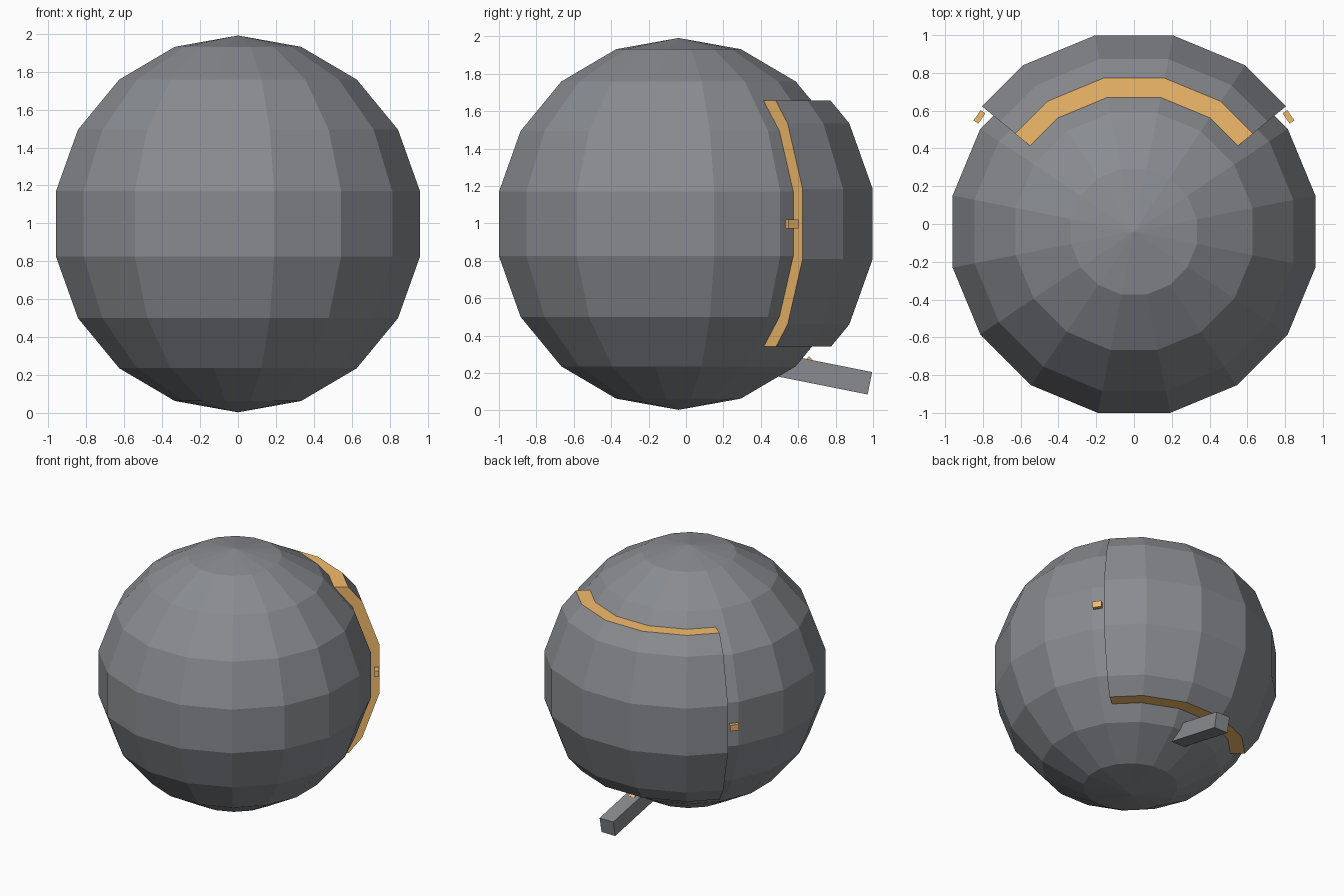
import bpy, bmesh, math
from mathutils import Matrix, Vector

if "Cube" in bpy.data.objects:
    bpy.data.objects.remove(bpy.data.objects["Cube"])

C = Vector((0, -0.04, 0.997))      # ball centre
HATCH_ANGLE = math.radians(50.5)   # half width of the rear hatch

orange = bpy.data.materials.new("orange")
orange.diffuse_color = (0.9, 0.5, 0.15, 1)
orange.use_nodes = True
orange.node_tree.nodes["Principled BSDF"].inputs["Base Color"].default_value = orange.diffuse_color
grey = bpy.data.materials.new("grey")
grey.diffuse_color = (0.25, 0.26, 0.28, 1)
grey.use_nodes = True
grey.node_tree.nodes["Principled BSDF"].inputs["Base Color"].default_value = grey.diffuse_color


def finish(bm, name, mats, loc=C, rot=(0, 0, 0)):
    bmesh.ops.recalc_face_normals(bm, faces=bm.faces)
    me = bpy.data.meshes.new(name)
    bm.to_mesh(me)
    bm.free()
    for m in mats:
        me.materials.append(m)
    ob = bpy.data.objects.new(name, me)
    ob.location, ob.rotation_euler = loc, rot
    bpy.context.collection.objects.link(ob)
    return ob


def ball(radius):
    bm = bmesh.new()
    bmesh.ops.create_uvsphere(bm, u_segments=16, v_segments=9, radius=radius,
                              matrix=Matrix.Rotation(math.pi / 16, 4, 'Z'))
    return bm


def box(name, size, loc, rot, mat):
    bm = bmesh.new()
    bmesh.ops.create_cube(bm, size=1, matrix=Matrix.Diagonal((*size, 1)))
    return finish(bm, name, [mat], loc, rot)


# Main body
finish(ball(0.994), "body", [grey])

# Rear hatch: slice of a larger ball, with orange rim walls running into the body
bm = ball(1.075)
s, c = math.sin(HATCH_ANGLE), math.cos(HATCH_ANGLE)
for co, no in (((0, 0, 0.66), (0, 0, 1)), ((0, 0, -0.655), (0, 0, -1)),
               ((0, 0, 0), (c, -s, 0)), ((0, 0, 0), (-c, -s, 0))):
    bmesh.ops.bisect_plane(bm, geom=bm.verts[:] + bm.edges[:] + bm.faces[:],
                           plane_co=co, plane_no=no, clear_outer=True)
rim = bmesh.ops.extrude_edge_only(bm, edges=[e for e in bm.edges if e.is_boundary])
for g in rim["geom"]:
    if isinstance(g, bmesh.types.BMVert):
        g.co.x *= 0.85
        g.co.y *= 0.85
    elif isinstance(g, bmesh.types.BMFace):
        g.material_index = 1
finish(bm, "rear_hatch", [grey, orange])

# Small latches beside the hatch
for side, label in ((1, "right"), (-1, "left")):
    box("latch_" + label, (0.03, 0.066, 0.048), (side * 0.818, 0.567, 0.997),
        (0, 0, side * math.radians(35)), orange)

# Tail bar sticking out below the hatch, with its latch
tilt = math.radians(-11.3)
d = Vector((0, math.cos(tilt), math.sin(tilt)))
box("tail_bar", (0.12, 0.7, 0.122), Vector((0, 0.983, 0.145)) - d * 0.35,
    (tilt, 0, 0), grey)
box("latch_lower", (0.05, 0.066, 0.03), (0, 0.645, 0.256),
    (math.radians(45), 0, 0), orange)
